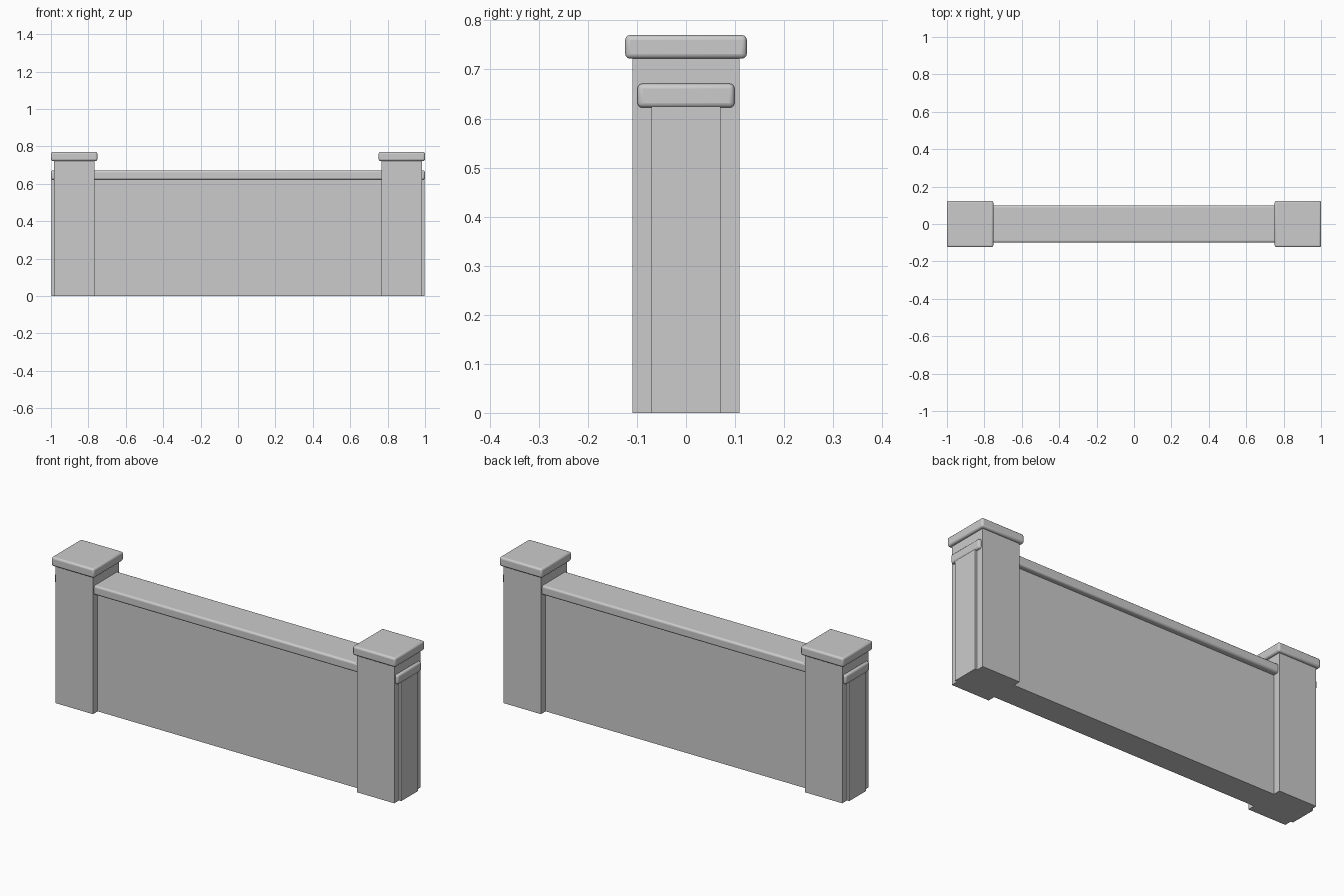
import bpy

if "Cube" in bpy.data.objects:
    bpy.data.objects.remove(bpy.data.objects["Cube"])


def block(name, x, y, z, bevel=0.0):
    """Box from (min, max) ranges, optionally with rounded edges."""
    ranges = (x, y, z)
    bpy.ops.mesh.primitive_cube_add(size=1, location=[(a + b) / 2 for a, b in ranges])
    obj = bpy.context.object
    obj.name = name
    obj.scale = [b - a for a, b in ranges]
    bpy.ops.object.transform_apply(location=False, rotation=False, scale=True)
    if bevel:
        mod = obj.modifiers.new("rounded_edges", "BEVEL")
        mod.width = bevel
        mod.segments = 3
        bpy.ops.object.shade_smooth_by_angle()
    return obj


# Long wall panel and its coping, both running through the pillars
block("wall", (-0.998, 0.998), (-0.07, 0.07), (0, 0.625))
block("wall_coping", (-1, 1), (-0.099, 0.099), (0.622, 0.671), 0.01)

# A pillar with a capstone at each end
for side, cx in (("left", -0.876), ("right", 0.876)):
    block(side + "_pillar", (cx - 0.109, cx + 0.109), (-0.109, 0.109), (0, 0.725))
    block(side + "_pillar_cap", (cx - 0.124, cx + 0.124), (-0.124, 0.124), (0.722, 0.77), 0.01)
